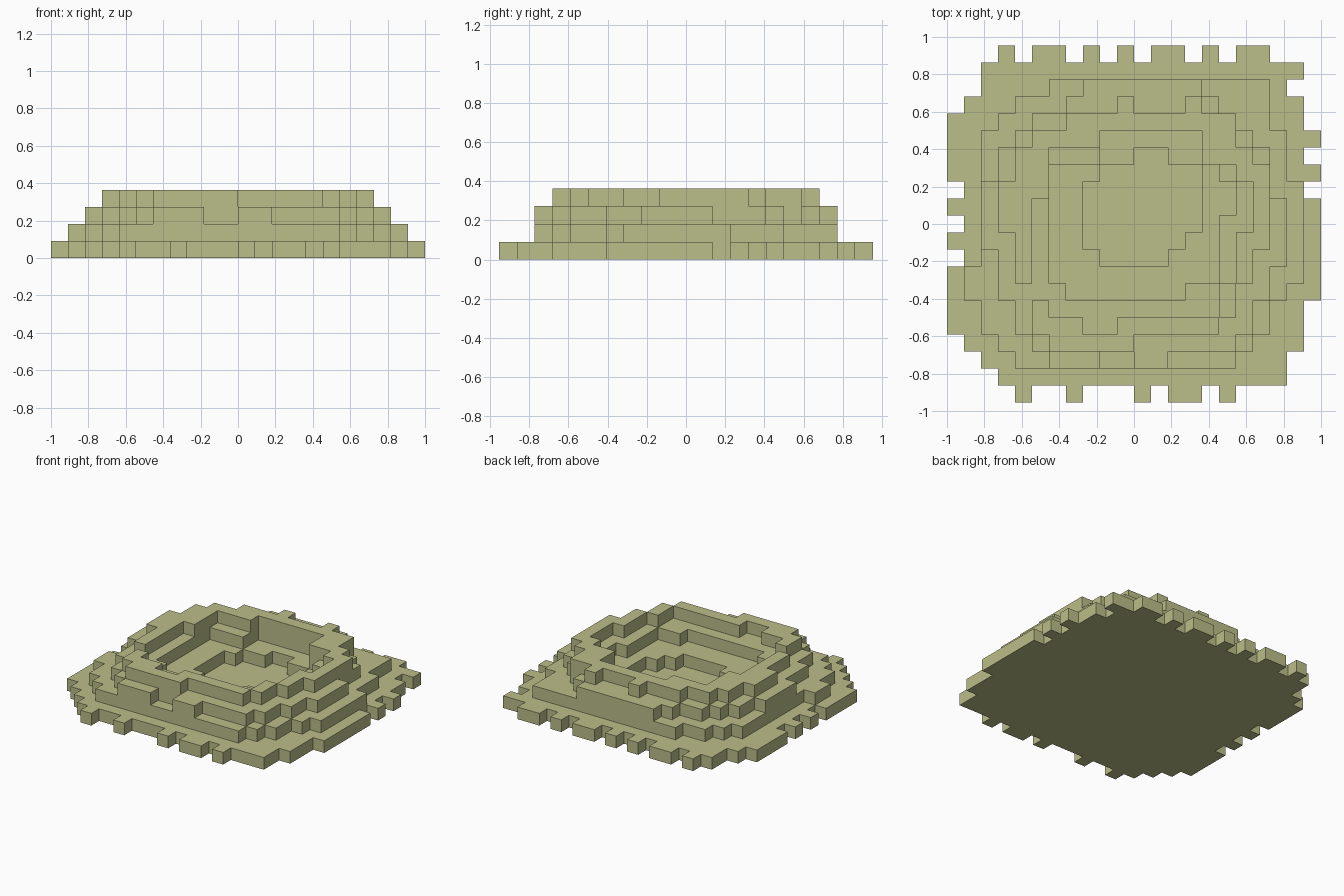
import bpy
import bmesh

cube = bpy.data.objects.get("Cube")
if cube:
    bpy.data.objects.remove(cube, do_unlink=True)

COLUMNS, ROWS = 22, 21
CELL = 2 / COLUMNS

# Sand colour
sand = bpy.data.materials.new("sand_green")
sand.use_nodes = True
colour = (0.50, 0.51, 0.25, 1)
sand.diffuse_color = colour
shader = sand.node_tree.nodes["Principled BSDF"]
shader.inputs["Base Color"].default_value = colour
shader.inputs["Roughness"].default_value = 0.9


def footprint(first_row, spans):
    """Rows run back to front; each letter pair is a first and last column."""
    cells = set()
    for row, text in enumerate(spans.split("/"), first_row):
        for start, end in zip(text[::2], text[1::2]):
            for column in range(ord(start) - ord("a"), ord(end) - ord("a") + 1):
                cells.add((column, row))
    return cells


# Each terrace is an outline with the crater bowl taken out of it
base = footprint(0, "ddfgiikkmnpprs/cu/ct/bu/au/av/au/av/bu/av/bv/av/bv/av/av"
                    "/au/au/bu/ct/dt/eehhllnoqq")
lower = footprint(2, "gs/es/ds/ct/ct/ct/cu/cu/cu/cu/cu/bu/bt/cs/cs/dr/eq")
lower -= footprint(6, "lm/jo/io/io/io/in/jm")
upper = footprint(2, "io/hp/fq/er/ds/ds/cs/ct/ct/ct/dt/ds/ds/er/er/fq/gilm")
upper -= footprint(5, "jo/jo/gp/gq/gq/gp/gp/gp/gp/hn")
rim = footprint(3, "kkoo/hq/fq/er/es/ds/ds/ds/es/er/er/fq/fq/fp/gk")
rim -= footprint(5, "jo/go/gq/gr/fr/fr/fq/fq/fq/fp/gp/ij")


def build_terrace(name, cells, below, above, level):
    """Blocky slab with only its exposed faces."""
    bm = bmesh.new()
    low, high = level * CELL, (level + 1) * CELL

    def face(*corners):
        bm.faces.new([bm.verts.new(c) for c in corners])

    for column, row in sorted(cells):
        x0 = (column - COLUMNS / 2) * CELL
        y1 = (ROWS / 2 - row) * CELL
        x1, y0 = x0 + CELL, y1 - CELL
        ring = [(x0, y0), (x1, y0), (x1, y1), (x0, y1)]
        if (column, row) not in above:
            face(*[(x, y, high) for x, y in ring])
        if (column, row) not in below:
            face(*[(x, y, low) for x, y in reversed(ring)])
        # Walls: front, left, back, right
        for i, (dx, dr) in enumerate([(0, 1), (1, 0), (0, -1), (-1, 0)]):
            if (column + dx, row + dr) not in cells:
                a, b = ring[i], ring[(i + 1) % len(ring)]
                face((*a, low), (*b, low), (*b, high), (*a, high))

    bmesh.ops.remove_doubles(bm, verts=bm.verts, dist=CELL / 100)
    mesh = bpy.data.meshes.new(name)
    bm.to_mesh(mesh)
    bm.free()
    mesh.materials.append(sand)
    obj = bpy.data.objects.new(name, mesh)
    bpy.context.collection.objects.link(obj)


names = ["base_slab", "lower_terrace", "upper_terrace", "crater_rim"]
layers = [base, lower, upper, rim]
for level, name in enumerate(names):
    below = layers[level - 1] if level else set()
    above = layers[level + 1] if level + 1 < len(layers) else set()
    build_terrace(name, layers[level], below, above, level)
